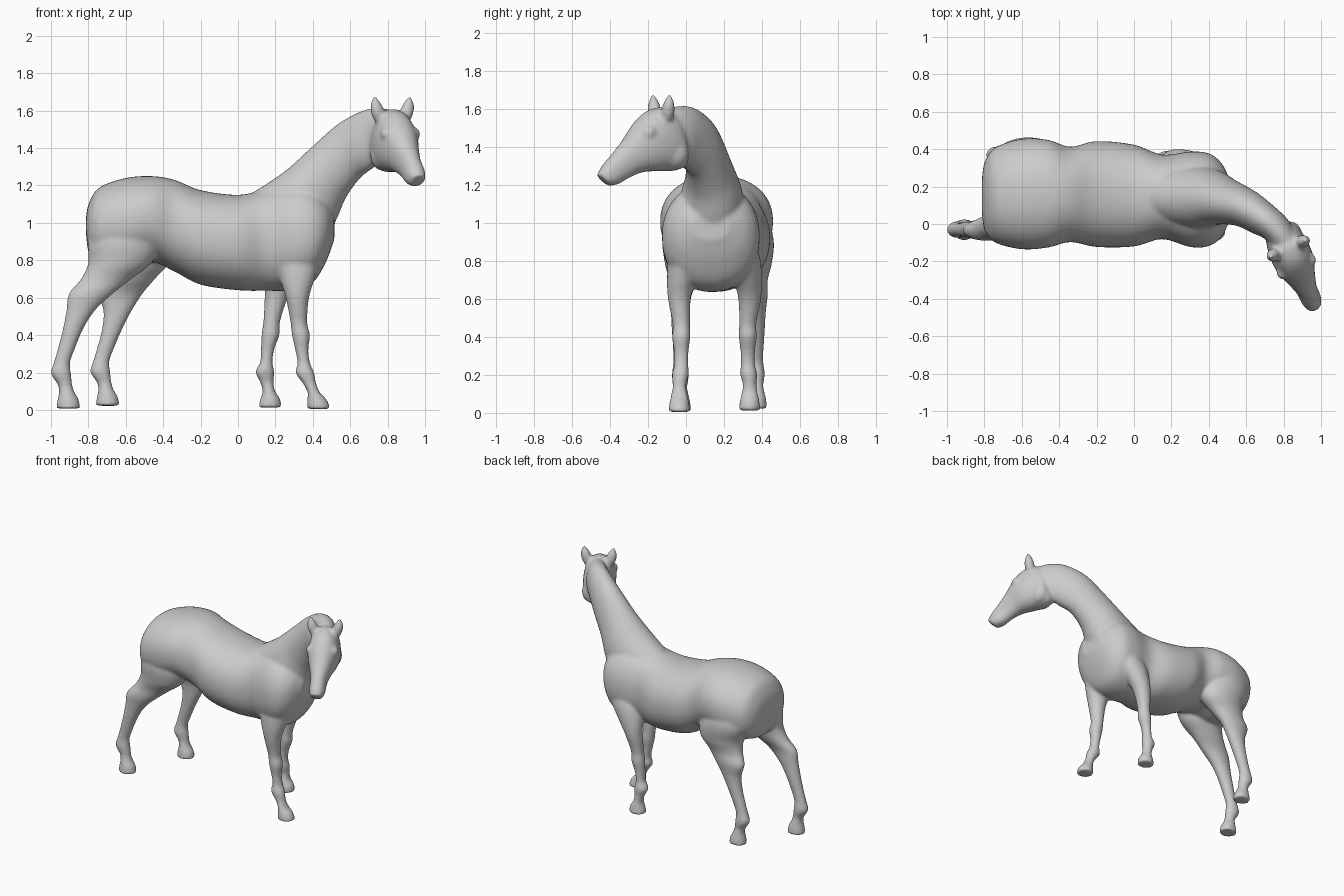
import bpy, bmesh, math
from mathutils import Vector, Matrix

bm = bmesh.new()
SIDES = 48


def loft(sections, power=1.0, sub=8):
    """Smooth closed tube through (top, bottom, side) cross-sections."""
    rows = [[c for v in s for c in v] for s in sections]
    fine = []
    for i in range(len(rows) - 1):
        p0, p1 = rows[max(i - 1, 0)], rows[i]
        p2, p3 = rows[i + 1], rows[min(i + 2, len(rows) - 1)]
        for k in range(sub):
            t = k / sub
            fine.append([0.5 * (2 * b + (c - a) * t + (2 * a - 5 * b + 4 * c - d) * t * t
                                + (3 * b - a - 3 * c + d) * t ** 3)
                         for a, b, c, d in zip(p0, p1, p2, p3)])
    fine.append(rows[-1])
    rings = []
    for r in fine:
        top, bot, side = Vector(r[:3]), Vector(r[3:6]), Vector(r[6:])
        mid, up = (top + bot) / 2, (top - bot) / 2
        ring = []
        for j in range(SIDES):
            a = 2 * math.pi * j / SIDES
            c, s = math.cos(a), math.sin(a)
            c = math.copysign(abs(c) ** power, c)
            s = math.copysign(abs(s) ** power, s)
            ring.append(bm.verts.new(mid + up * c + side * s))
        rings.append(ring)
    faces = [bm.faces.new((a[j], a[(j + 1) % SIDES], b[(j + 1) % SIDES], b[j]))
             for a, b in zip(rings, rings[1:]) for j in range(SIDES)]
    faces += [bm.faces.new(rings[0]), bm.faces.new(rings[-1])]
    bmesh.ops.recalc_face_normals(bm, faces=faces)


def ball(center, scale):
    m = Matrix.Translation(center) @ Matrix.Diagonal((*scale, 1))
    bmesh.ops.create_uvsphere(bm, u_segments=20, v_segments=12, radius=1, matrix=m)


# Trunk: x, z low, z high, y centre, half width
trunk = [(-0.812, 0.93, 1.04, 0.15, 0.11), (-0.795, 0.83, 1.11, 0.15, 0.19),
         (-0.74, 0.77, 1.19, 0.155, 0.255), (-0.60, 0.76, 1.24, 0.160, 0.295),
         (-0.46, 0.79, 1.25, 0.162, 0.288), (-0.34, 0.74, 1.23, 0.158, 0.255),
         (-0.20, 0.67, 1.175, 0.160, 0.283), (0.00, 0.64, 1.15, 0.152, 0.272),
         (0.15, 0.637, 1.18, 0.145, 0.226), (0.30, 0.64, 1.21, 0.132, 0.255),
         (0.40, 0.68, 1.19, 0.130, 0.248), (0.47, 0.79, 1.13, 0.128, 0.195),
         (0.515, 0.91, 1.06, 0.13, 0.10)]
loft([((x, y, hi), (x, y, lo), (0, w, 0)) for x, lo, hi, y, w in trunk], 0.92)

# Neck, turning toward -y
neck = [((.06, .15, 1.15), (.42, .15, .85), 0.0, .17),
        ((.25, .15, 1.275), (.515, .12, 1.00), 0.2, .165),
        ((.40, .145, 1.405), (.565, .09, 1.13), 0.45, .13),
        ((.55, .11, 1.535), (.64, .055, 1.235), 0.6, .106),
        ((.68, .04, 1.603), (.71, .0, 1.29), 0.75, .092),
        ((.76, -.03, 1.615), (.765, -.03, 1.34), 0.9, .08),
        ((.82, -.11, 1.60), (.80, -.09, 1.40), 1.1, .07)]
loft([(t, b, (w * math.sin(a), w * math.cos(a), 0)) for t, b, a, w in neck])

# Head: y/z of top and bottom outline, half width
SIDE = Vector((0.91, 0.42, 0))


def head_point(y, z, off=0.0):
    return Vector((0.82 - (y + 0.12) * 0.45, y, z)) + SIDE * off


head = [(-.06, 1.57, -.01, 1.40, .065), (-.12, 1.608, 0.0, 1.31, .09),
        (-.20, 1.59, -.06, 1.275, .108), (-.265, 1.53, -.15, 1.272, .106),
        (-.33, 1.435, -.23, 1.266, .078), (-.39, 1.36, -.30, 1.238, .057),
        (-.435, 1.305, -.36, 1.203, .055), (-.465, 1.255, -.41, 1.195, .042)]
loft([(head_point(a, b), head_point(c, d), SIDE * w) for a, b, c, d, w in head], 0.9)

# Eyes, cheeks and ears on both sides
for s in (-1, 1):
    ball(head_point(-0.225, 1.475, s * 0.076), (0.038, 0.04, 0.038))
    ball(head_point(-0.085, 1.365, s * 0.036), (0.065, 0.085, 0.085))
    fwd = Vector((0.42, -0.91, 0))
    ear = [(1.54, .070, .028, .03), (1.585, .083, .036, .038),
           (1.63, .094, .028, .032), (1.665, .101, .013, .014), (1.68, .104, .007, .007)]
    loft([(head_point(-.13, z, s * o) + fwd * d, head_point(-.13, z, s * o) - fwd * d,
           SIDE * w) for z, o, d, w in ear])

# Legs: z, back x, front x, y offset toward the middle, half width
front = [(1.02, 0.22, 0.40, .08, .07), (0.90, 0.20, 0.43, .06, .09),
         (0.80, 0.20, 0.435, .03, .088),
         (0.70, 0.225, 0.41, .01, .075), (0.60, 0.255, 0.38, 0, .06),
         (0.47, 0.28, 0.37, .01, .046), (0.40, 0.288, 0.385, .01, .048),
         (0.32, 0.305, 0.377, .01, .039), (0.25, 0.318, 0.385, .01, .038),
         (0.195, 0.307, 0.408, .005, .045), (0.14, 0.345, 0.418, 0, .036),
         (0.09, 0.372, 0.438, 0, .044), (0.05, 0.37, 0.475, 0, .052), (0.0, 0.37, 0.495, 0, .058)]
hind = [(1.10, -.74, -.48, .09, .12), (0.92, -.80, -.42, .045, .135),
        (0.79, -.80, -.46, .03, .112), (0.70, -.84, -.57, .02, .08),
        (0.62, -.905, -.67, 0, .06), (0.53, -.918, -.765, 0, .05),
        (0.43, -.937, -.828, 0, .045), (0.32, -.965, -.873, 0, .038),
        (0.25, -.985, -.897, 0, .038), (0.19, -1.0, -.893, 0, .045),
        (0.13, -.965, -.886, 0, .037), (0.09, -.957, -.875, 0, .044),
        (0.05, -.965, -.852, 0, .052), (0.0, -.972, -.843, 0, .058)]


def leg(table, y, inward, shift, lift):
    rows = []
    for z, back, fore, off, w in table:
        dx, dz = shift(z), lift * max(0, 1 - z / 0.5)
        yy = y + inward * off
        rows.append(((fore + dx, yy, z + dz), (back + dx, yy, z + dz), (0, w, 0)))
    loft(rows)


def front_shift(z):
    return -0.10 - 0.25 * (0.65 - z) if z < 0.65 else -0.10 * max(0, (0.9 - z) / 0.25)


def hind_shift(z):
    return 0.21 if z < 0.5 else 0.21 * max(0, (1.0 - z) / 0.5)


leg(front, -0.035, 1, lambda z: 0, 0.005)
leg(front, 0.335, -1, front_shift, 0.012)
leg(hind, -0.03, 1, lambda z: 0, 0.008)
leg(hind, 0.37, -1, hind_shift, 0.022)

# Fuse everything into one smooth skin
mesh = bpy.data.meshes.new("horse")
bm.to_mesh(mesh)
bm.free()
horse = bpy.data.objects.new("horse", mesh)
bpy.context.collection.objects.link(horse)
remesh = horse.modifiers.new("fuse", 'REMESH')
remesh.mode = 'VOXEL'
remesh.voxel_size = 0.0095
remesh.use_smooth_shade = True
smooth = horse.modifiers.new("soften", 'SMOOTH')
smooth.factor = 0.5
smooth.iterations = 12
